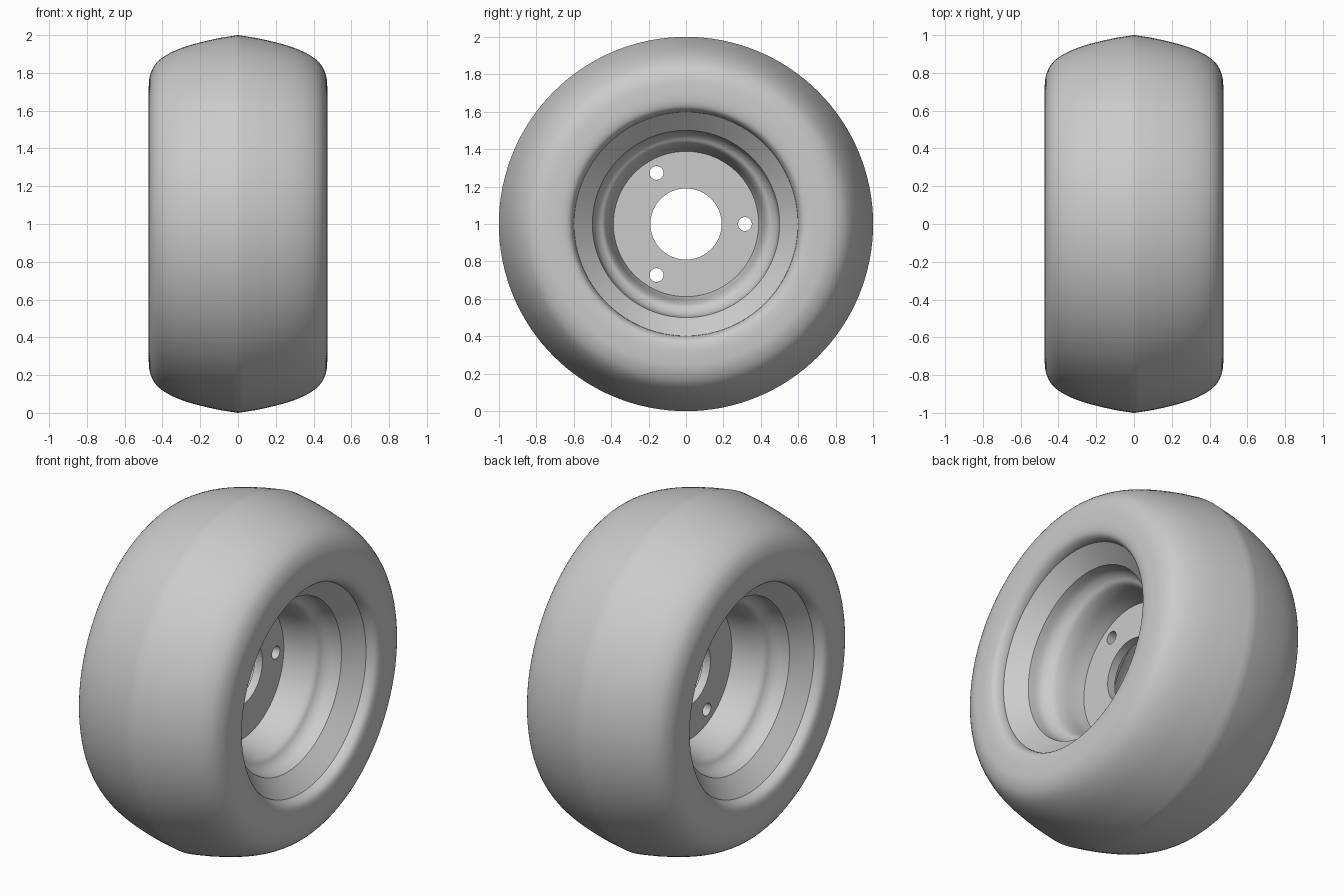
import bpy
import bmesh
import math
from mathutils import Vector

if "Cube" in bpy.data.objects:
    bpy.data.objects.remove(bpy.data.objects["Cube"], do_unlink=True)

SEGMENTS = 128
CENTRE = Vector((0, 0, 1))

grey = bpy.data.materials.new("plain grey")
grey.use_nodes = True
grey.diffuse_color = (0.6, 0.6, 0.6, 1)
grey.node_tree.nodes["Principled BSDF"].inputs["Base Color"].default_value = (0.6, 0.6, 0.6, 1)


def smooth_path(points, steps=4):
    """Catmull-Rom curve through (x, radius) points."""
    pts = [Vector(p) for p in points]
    ext = [2 * pts[0] - pts[1]] + pts + [2 * pts[-1] - pts[-2]]
    out = []
    for a, b, c, d in zip(ext, ext[1:], ext[2:], ext[3:]):
        for i in range(steps):
            t = i / steps
            out.append(0.5 * (2 * b + (c - a) * t + (2 * a - 5 * b + 4 * c - d) * t * t
                              + (3 * b - a - 3 * c + d) * t ** 3))
    return out + [pts[-1]]


def lathe(name, profile, angle):
    """Spin an (x, radius) profile around the x axis."""
    bm = bmesh.new()
    verts = [bm.verts.new((x, 0, r)) for x, r in profile]
    edges = [bm.edges.new(pair) for pair in zip(verts, verts[1:])]
    bmesh.ops.spin(bm, geom=verts + edges, cent=(0, 0, 0), axis=(1, 0, 0),
                   angle=math.tau, steps=SEGMENTS, use_merge=True)
    bmesh.ops.remove_doubles(bm, verts=bm.verts, dist=0.0001)
    bmesh.ops.recalc_face_normals(bm, faces=bm.faces)
    mesh = bpy.data.meshes.new(name)
    bm.to_mesh(mesh)
    bm.free()
    mesh.materials.append(grey)
    obj = bpy.data.objects.new(name, mesh)
    obj.location = CENTRE
    bpy.context.collection.objects.link(obj)
    select_only(obj)
    bpy.ops.object.shade_smooth_by_angle(angle=math.radians(angle))
    return obj


def select_only(obj):
    bpy.ops.object.select_all(action="DESELECT")
    obj.select_set(True)
    bpy.context.view_layer.objects.active = obj


def mirrored(half):
    return [(-x, r) for x, r in reversed(half)] + [(x, r) for x, r in half if x > 0]


# Tyre: crowned tread, rounded shoulder, sidewall rolling in to the bead
tyre_half = smooth_path([(0, 1), (0.12, 0.98), (0.26, 0.945), (0.36, 0.905), (0.43, 0.855),
                         (0.465, 0.79), (0.473, 0.72), (0.472, 0.66), (0.458, 0.62),
                         (0.42, 0.6), (0.38, 0.6)])
tyre = lathe("tyre", mirrored(tyre_half), 40)

# Rim: conical lip, then a stepped well down to the hub plate
well = smooth_path([(0.32, 0.5), (0.26, 0.488), (0.225, 0.465), (0.2, 0.435),
                    (0.15, 0.415), (0.08, 0.402), (0.02, 0.388)])
rim_half = [(0.38, 0.605), (0.41, 0.598)] + [tuple(p) for p in well]
for side, name in ((1, "left_rim"), (-1, "right_rim")):
    rim = lathe(name, [(side * x, r) for x, r in rim_half], 25)
    rim.data.update()


# Hub plate: flat disc with a centre bore and three bolt holes
curve = bpy.data.curves.new("hub_plate", "CURVE")
curve.dimensions = "2D"
curve.fill_mode = "BOTH"
curve.extrude = 0.025


def add_circle(cx, cy, radius, count):
    spline = curve.splines.new("POLY")
    spline.points.add(count - 1)
    spline.use_cyclic_u = True
    for i, point in enumerate(spline.points):
        a = math.tau * i / count
        point.co = (cx + radius * math.cos(a), cy + radius * math.sin(a), 0, 1)


add_circle(0, 0, 0.388, SEGMENTS)
add_circle(0, 0, 0.19, 64)
for k in range(3):
    a = math.pi / 2 + k * math.tau / 3
    add_circle(0.315 * math.cos(a), 0.315 * math.sin(a), 0.037, 24)
curve.materials.append(grey)
hub = bpy.data.objects.new("hub_plate", curve)
hub.location = CENTRE
hub.rotation_euler = (0, math.pi / 2, 0)
bpy.context.collection.objects.link(hub)
select_only(hub)
bpy.ops.object.convert(target="MESH")
bpy.ops.object.shade_smooth_by_angle(angle=math.radians(30))
